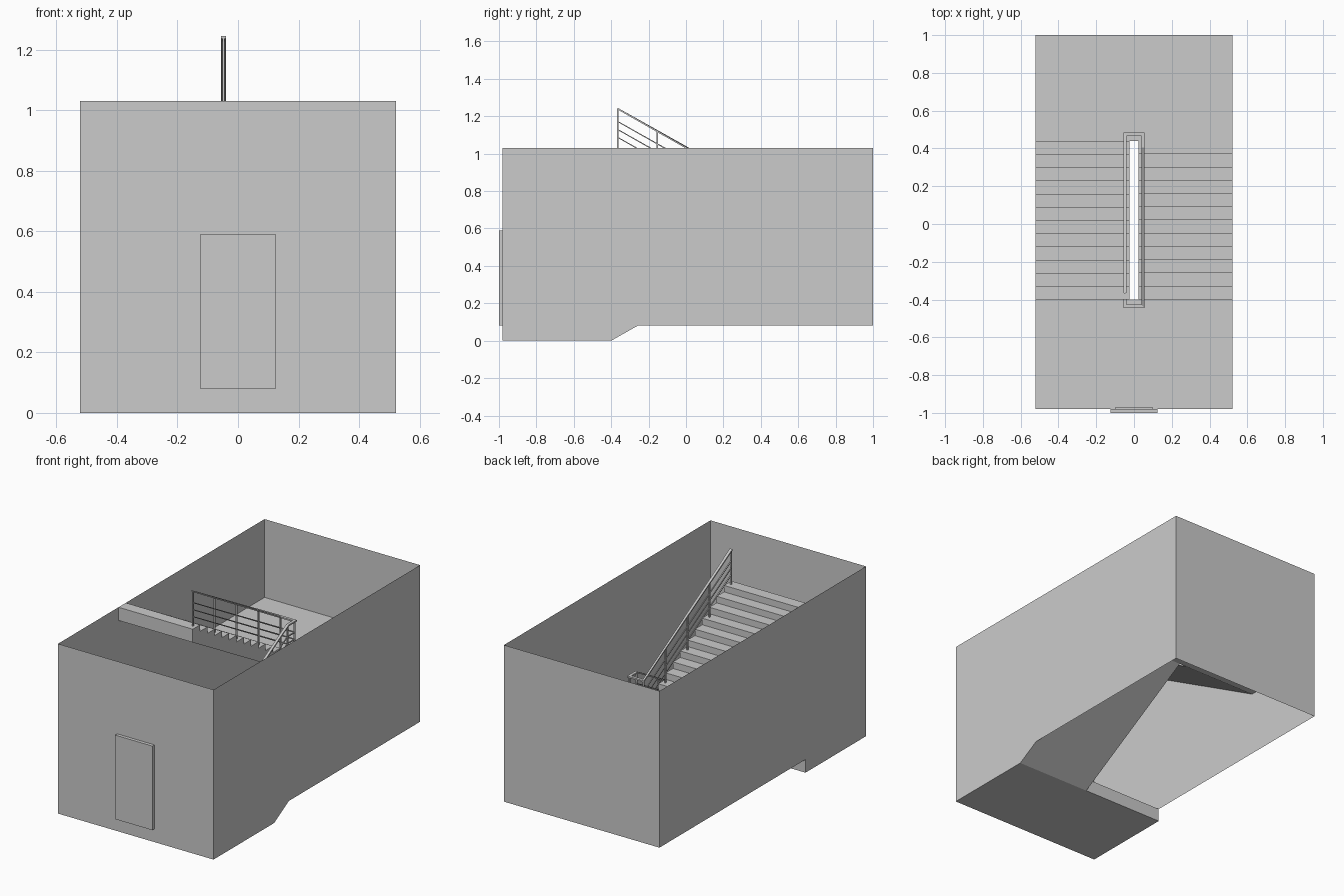
import bpy
from mathutils import Vector

if "Cube" in bpy.data.objects:
    bpy.data.objects.remove(bpy.data.objects["Cube"])

W, FRONT, BACK = 0.522, -0.98, 1.0        # half width and end walls
BASE, MID, TOP = 0.08, 0.555, 1.03        # floor levels
Y0, Y1, N, SLAB = -0.40, 0.44, 12, 0.08   # flight ends, steps, slab depth
RUN, RISE = (Y1 - Y0) / N, (MID - BASE) / N
GAP, RX = 0.024, 0.048                    # half stairwell gap, railing offset


def mesh_obj(name, verts, faces):
    me = bpy.data.meshes.new(name)
    me.from_pydata([tuple(v) for v in verts], [], faces)
    me.update()
    ob = bpy.data.objects.new(name, me)
    bpy.context.collection.objects.link(ob)
    return ob


def box(name, x0, x1, y0, y1, z0, z1):
    v = [(x, y, z) for z in (z0, z1) for x, y in ((x0, y0), (x1, y0), (x1, y1), (x0, y1))]
    f = [(3, 2, 1, 0), (4, 5, 6, 7)] + [(i, (i + 1) % 4, (i + 1) % 4 + 4, i + 4) for i in range(4)]
    return mesh_obj(name, v, f)


def sweep(name, pts, w, h):
    """Mitred bar of width w and height h; pts run along its top centre."""
    pts = [Vector(p) for p in pts]
    dirs = [(b - a).to_2d().normalized() for a, b in zip(pts, pts[1:])]
    verts, faces = [], []
    for i, p in enumerate(pts):
        a, b = dirs[max(i - 1, 0)], dirs[min(i, len(dirs) - 1)]
        m = (a + b).normalized()
        off = Vector((m.y, -m.x, 0)) * (w / 2 / m.dot(a))
        down = Vector((0, 0, -h))
        verts += [p - off, p + off, p + off + down, p - off + down]
    for i in range(len(dirs)):
        k = 4 * i
        faces += [(k + j, k + j + 4, k + (j + 1) % 4 + 4, k + (j + 1) % 4) for j in range(4)]
    n = len(verts)
    faces += [(0, 1, 2, 3), (n - 1, n - 2, n - 3, n - 4)]
    return mesh_obj(name, verts, faces)


# Thin outer walls, open at top and bottom
c = [(-W, FRONT), (W, FRONT), (W, BACK), (-W, BACK)]
mesh_obj("outer_walls", [(x, y, z) for z in (BASE, TOP) for x, y in c],
         [(i, (i + 1) % 4, (i + 1) % 4 + 4, i + 4) for i in range(4)])

# Landings
box("lower_landing", -W, W, FRONT, Y0, 0, BASE)
box("middle_landing", -W, W, Y1, BACK, MID - SLAB, MID)

# Door outside and its inner panel
box("door", -0.125, 0.125, -1.0, FRONT, BASE, 0.59)
box("door_inner_panel", -0.097, 0.097, FRONT, -0.968, BASE, 0.565)

# Stair flights: one stepped profile, the upper turned round and raised
profile = [(Y0, BASE - SLAB)]
for i in range(N):
    profile += [(Y0 + i * RUN, BASE + i * RISE), (Y0 + i * RUN, BASE + (i + 1) * RISE)]
profile += [(Y1, MID), (Y1, MID - SLAB)]
n = len(profile)
for name, upper in (("lower_flight", False), ("upper_flight", True)):
    verts = [(x, y, z) for x in (GAP, W) for y, z in profile]
    if upper:
        verts = [(-x, Y0 + Y1 - y, z + MID - BASE) for x, y, z in verts]
    faces = [tuple(range(n))[::-1], tuple(range(n, 2 * n))]
    faces += [(i, (i + 1) % n, (i + 1) % n + n, i + n) for i in range(n)]
    mesh_obj(name, verts, faces)

# Railing path from lower landing, round the middle landing, to the top
F, B, H = Y0 - RUN / 2, Y1 + RUN / 2, 0.215
path = [(-RX, F + RUN, BASE + H), (-RX, F, BASE + H), (RX, F, BASE + H),
        (RX, B - RUN, MID + H), (RX, B, MID + H), (-RX, B, MID + H),
        (-RX, F + RUN, TOP + H)]
sweep("handrail", path, 0.017, 0.009)
for k, drop in enumerate((0.070, 0.113, 0.155)):
    sweep(f"rail_bar_{k + 1}", [(x, y, z - drop) for x, y, z in path], 0.006, 0.006)

# Posts: every third tread and at the landing corners
posts = [(-RX, F, BASE, BASE + H), (RX, B, MID, MID + H)]
for k in range(5):
    d, z = 3 * k * RUN, 3 * k * RISE
    posts.append((RX, F + d, BASE + z, BASE + z + H))
    posts.append((-RX, B - d, MID + z, MID + z + H))
for k, (x, y, z0, z1) in enumerate(posts):
    box(f"rail_post_{k + 1}", x - 0.004, x + 0.004, y - 0.004, y + 0.004, z0, z1 - 0.005)
